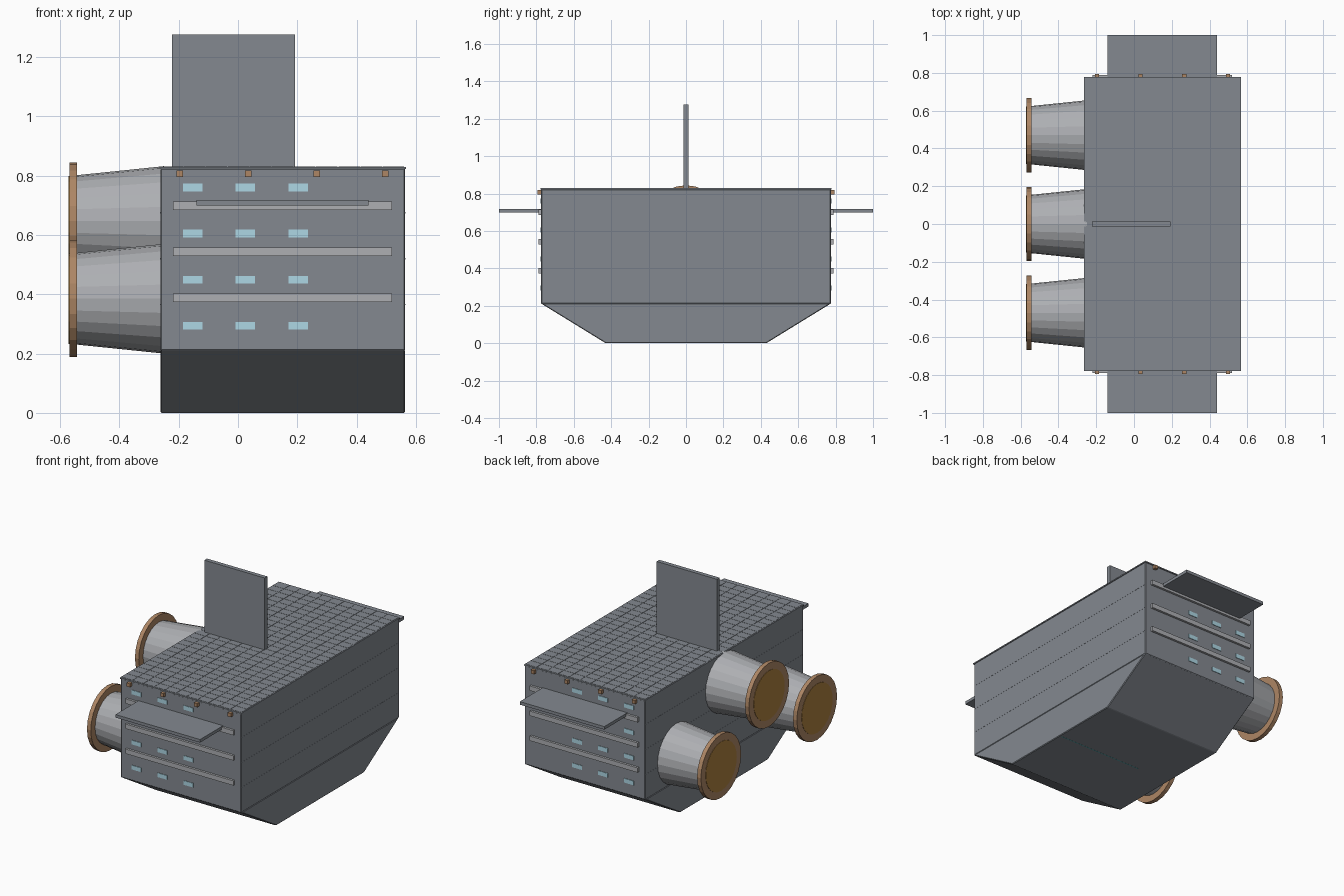
import bpy, bmesh
from math import pi
from mathutils import Matrix, Vector

if "Cube" in bpy.data.objects:
    bpy.data.objects.remove(bpy.data.objects["Cube"])


def material(name, r, g, b):
    m = bpy.data.materials.new(name)
    m.diffuse_color = (r, g, b, 1)
    m.use_nodes = True
    m.node_tree.nodes["Principled BSDF"].inputs["Base Color"].default_value = m.diffuse_color
    return m


HULL = material("hull_grey", 0.23, 0.25, 0.28)
TRIM = material("trim_grey", 0.42, 0.43, 0.45)
COPPER = material("copper", 0.42, 0.24, 0.13)
GLOW = material("orange_glow", 0.42, 0.22, 0.05)
GLASS = material("window_blue", 0.42, 0.68, 0.78)
TEAL = material("teal_light", 0.08, 0.4, 0.42)


def finish(name, bm, mat, bevel=0):
    bmesh.ops.recalc_face_normals(bm, faces=bm.faces)
    me = bpy.data.meshes.new(name)
    bm.to_mesh(me)
    bm.free()
    me.materials.append(mat)
    ob = bpy.data.objects.new(name, me)
    bpy.context.collection.objects.link(ob)
    if bevel:
        mod = ob.modifiers.new("bevel", 'BEVEL')
        mod.width = bevel
        mod.segments = 1
    return ob


def add_box(bm, x0, x1, y0, y1, z0, z1):
    c = Vector((x0 + x1, y0 + y1, z0 + z1)) / 2
    s = Matrix.Diagonal((x1 - x0, y1 - y0, z1 - z0, 1))
    bmesh.ops.create_cube(bm, size=1, matrix=Matrix.Translation(c) @ s)


def boxes(name, mat, dims, bevel=0):
    bm = bmesh.new()
    for d in dims:
        add_box(bm, *d)
    return finish(name, bm, mat, bevel)


def mirror_y(ob):
    ob.modifiers.new("mirror", 'MIRROR').use_axis = (False, True, False)


# main block and roof plate
boxes("main_body", HULL, [(-0.262, 0.564, -0.775, 0.775, 0.21, 0.824)], 0.004)
boxes("roof_plate", HULL, [(-0.265, 0.567, -0.778, 0.778, 0.822, 0.829)])

# roof tiles
NX, NY = 11, 28
dx, dy = 0.82 / NX, 1.54 / NY
boxes("roof_tiles", HULL,
      [(-0.259 + i * dx + 0.001, -0.259 + (i + 1) * dx - 0.001,
        -0.77 + j * dy + 0.001, -0.77 + (j + 1) * dy - 0.001, 0.827, 0.8305)
       for i in range(NX) for j in range(NY)])

# tapered lower hull: trapezoid extruded along x
bm = bmesh.new()
profile = [(-0.775, 0.212), (-0.43, 0.0), (0.43, 0.0), (0.775, 0.212)]
face = bm.faces.new([bm.verts.new((-0.262, y, z)) for y, z in profile])
ext = bmesh.ops.extrude_face_region(bm, geom=[face])
bmesh.ops.translate(bm, vec=(0.826, 0, 0),
                    verts=[v for v in ext["geom"] if isinstance(v, bmesh.types.BMVert)])
finish("lower_hull", bm, HULL, 0.004)
boxes("keel_light", TEAL, [(-0.03, 0.55, -0.003, 0.003, -0.0005, 0.003)])

# top fin and end wings
boxes("top_fin", HULL, [(-0.222, 0.192, -0.013, 0.013, 0.82, 1.276)])
mirror_y(boxes("end_wing", HULL, [(-0.14, 0.44, -1.0, -0.77, 0.699, 0.718)]))

# end-face trim, windows and lamps, mirrored front to back
mirror_y(boxes("trim_rail", TRIM,
               [(-0.22, 0.52, -0.789, -0.77, z - 0.0145, z + 0.0145)
                for z in (0.388, 0.543, 0.699)]))
mirror_y(boxes("window", GLASS,
               [(x - 0.033, x + 0.033, -0.778, -0.77, z - 0.013, z + 0.013)
                for x in (-0.153, 0.025, 0.203) for z in (0.294, 0.449, 0.605, 0.76)]))
mirror_y(boxes("corner_lamp", COPPER,
               [(x - 0.011, x + 0.011, -0.795, -0.77, 0.796, 0.818)
                for x in (-0.196, 0.035, 0.266, 0.497)]))

# thin seams along both long sides
boxes("side_seam", HULL, [(-0.2628, 0.5648, -0.77, 0.77, z - 0.002, z + 0.002)
                          for z in (0.365, 0.52, 0.675)])


# engines: flared nozzle, copper ring, glowing disc
def cylinder(name, mat, x0, x1, r0, r1, y, z):
    bm = bmesh.new()
    place = Matrix.Translation(((x0 + x1) / 2, y, z)) @ Matrix.Rotation(pi / 2, 4, 'Y')
    bmesh.ops.create_cone(bm, cap_ends=True, segments=24, radius1=r0, radius2=r1,
                          depth=x1 - x0, matrix=place)
    return finish(name, bm, mat)


for y, z in ((-0.47, 0.385), (0, 0.647), (0.47, 0.385)):
    cylinder("engine_nozzle", TRIM, -0.55, -0.25, 0.154, 0.185, y, z)
    cylinder("engine_ring", COPPER, -0.569, -0.543, 0.197, 0.197, y, z)
    cylinder("engine_glow", GLOW, -0.571, -0.56, 0.152, 0.152, y, z)
